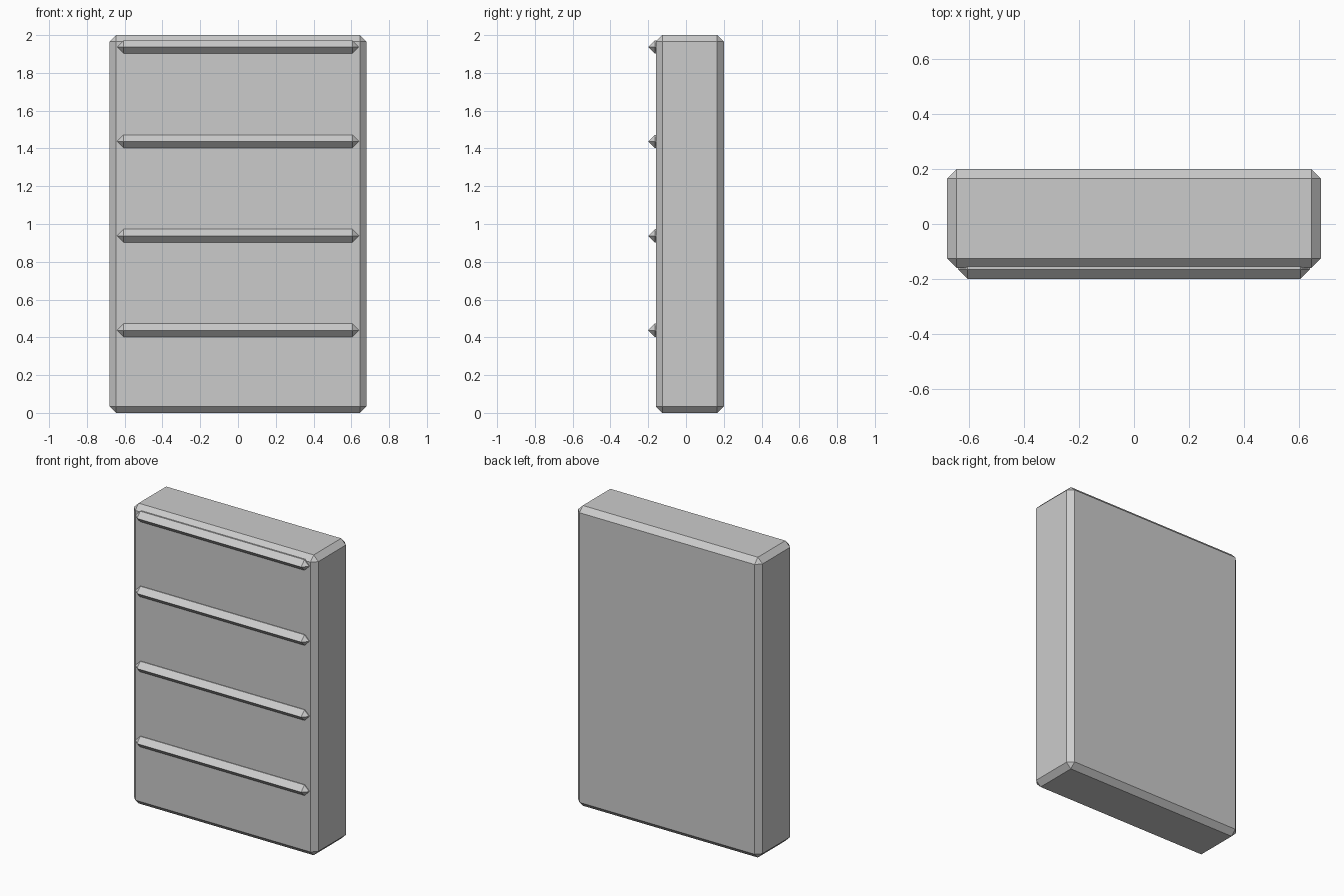
import bpy, bmesh
from mathutils import Matrix, Vector

if "Cube" in bpy.data.objects:
    bpy.data.objects.remove(bpy.data.objects["Cube"])


def chamfered_box(name, lo, hi, chamfer):
    lo, hi = Vector(lo), Vector(hi)
    bm = bmesh.new()
    bmesh.ops.create_cube(bm, size=1.0, matrix=Matrix.Translation((lo + hi) / 2) @ Matrix.Diagonal((*(hi - lo), 1)))
    bmesh.ops.bevel(bm, geom=bm.edges[:], offset=chamfer, segments=1, affect='EDGES')
    # Merge faces that the chamfer shrinks to a ridge
    bmesh.ops.remove_doubles(bm, verts=bm.verts[:], dist=0.001)
    bmesh.ops.recalc_face_normals(bm, faces=bm.faces[:])
    mesh = bpy.data.meshes.new(name)
    bm.to_mesh(mesh)
    bm.free()
    obj = bpy.data.objects.new(name, mesh)
    bpy.context.collection.objects.link(obj)
    return obj


# Main slab with chamfered edges
chamfered_box("cabinet_body", (-0.68, -0.16, 0), (0.68, 0.20, 2.0), 0.035)

# Four pointed ledges across the front
for i in range(4):
    z = 0.4375 + 0.5 * i
    chamfered_box(f"front_ledge_{i + 1}", (-0.64, -0.20, z - 0.035), (0.64, -0.12, z + 0.035), 0.0349)
